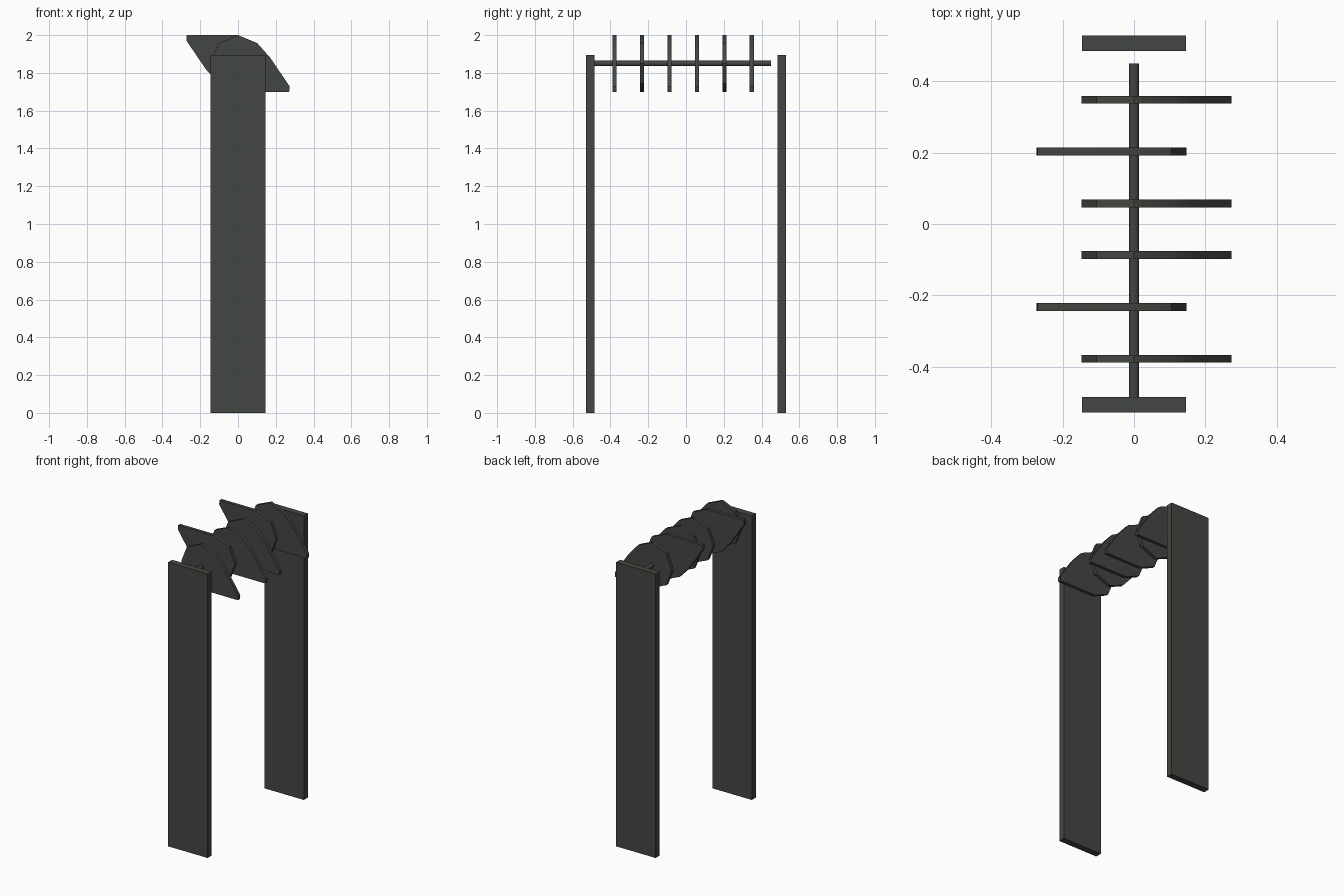
import bpy, bmesh, math

if "Cube" in bpy.data.objects:
    bpy.data.objects.remove(bpy.data.objects["Cube"])

mat = bpy.data.materials.new("dark grey green")
mat.diffuse_color = (0.055, 0.061, 0.052, 1)
mat.use_nodes = True
mat.node_tree.nodes["Principled BSDF"].inputs["Base Color"].default_value = mat.diffuse_color

AXLE_Z = 1.85


def finish(name, bm):
    bmesh.ops.recalc_face_normals(bm, faces=bm.faces)
    me = bpy.data.meshes.new(name)
    bm.to_mesh(me)
    bm.free()
    ob = bpy.data.objects.new(name, me)
    bpy.context.collection.objects.link(ob)
    me.materials.append(mat)
    return ob


def extrude_y(name, profile, y, depth):
    """Closed x/z profile extruded along y, centred on y."""
    bm = bmesh.new()
    f = bm.faces.new([bm.verts.new((x, y - depth / 2, z)) for x, z in profile])
    r = bmesh.ops.extrude_face_region(bm, geom=[f])
    bmesh.ops.translate(bm, vec=(0, depth, 0),
                        verts=[v for v in r["geom"] if isinstance(v, bmesh.types.BMVert)])
    return finish(name, bm)


def smooth(ob, angle):
    bpy.ops.object.select_all(action='DESELECT')
    ob.select_set(True)
    bpy.context.view_layer.objects.active = ob
    bpy.ops.object.shade_smooth_by_angle(angle=math.radians(angle))


# two upright side posts
for name, y in (("front_post", -0.507), ("back_post", 0.507)):
    extrude_y(name, [(-0.146, 0), (0.146, 0), (0.146, 1.895), (-0.146, 1.895)], y, 0.043)

# axle, fixed to the front post and stopping short of the back one
axle = [(0.0145 * math.cos(a), AXLE_Z + 0.0145 * math.sin(a))
        for a in (math.tau * i / 12 for i in range(12))]
smooth(extrude_y("axle", axle, -0.019, 0.94), 40)

# cam plates: rounded on one side, drawn out to a blunt tip on the other
CAM = [(0, 0.15), (0.103, 0.106), (0.170, 0.031), (0.274, -0.122), (0.271, -0.15),
       (0, -0.15), (-0.105, -0.106), (-0.147, 0), (-0.105, 0.106)]
for i in range(6):
    s = -1 if i in (1, 4) else 1          # these two are turned half a revolution
    cam = extrude_y(f"cam_plate_{i + 1}", [(s * x, AXLE_Z + s * z) for x, z in CAM],
                    -0.378 + 0.1453 * i, 0.022)
    smooth(cam, 30)
